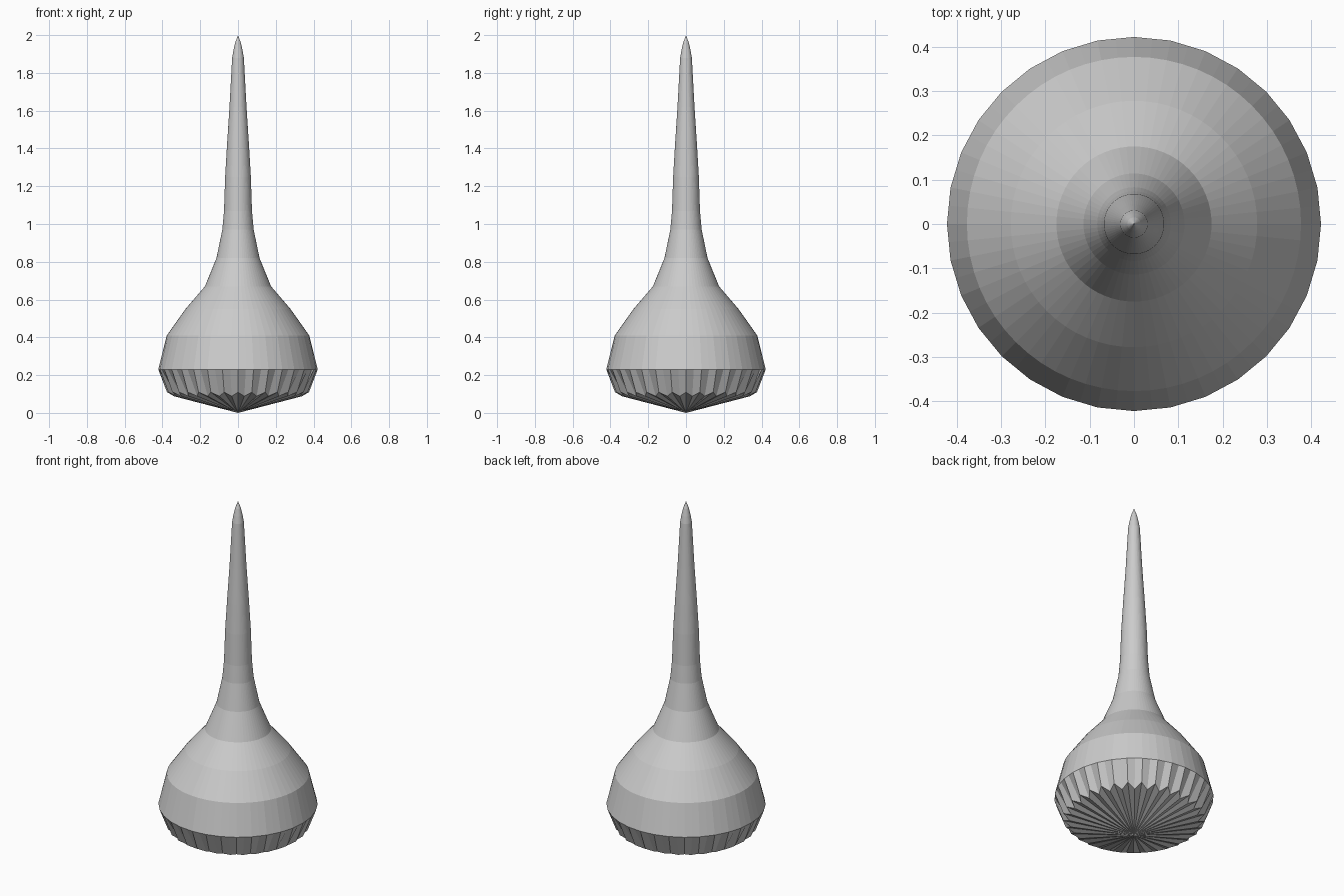
import bpy, bmesh
from math import cos, sin, pi

if "Cube" in bpy.data.objects:
    bpy.data.objects.remove(bpy.data.objects["Cube"])

RIDGES = 32
SEG = RIDGES * 2

# (ridge radius, ridge z, groove radius, groove z) of the fluted base
rim_groove = 0.422 * cos(pi / RIDGES)
rings = [
    (0.376, 0.11, 0.34, 0.088),
    (0.422, 0.23, rim_groove, 0.23),
]

# (radius, z) of the round shoulder, neck and spire
profile = [
    (0.377, 0.41), (0.278, 0.55), (0.175, 0.67), (0.114, 0.82),
    (0.083, 0.97), (0.074, 1.07), (0.068, 1.25), (0.058, 1.42),
    (0.045, 1.62), (0.031, 1.88), (0.024, 1.92), (0.015, 1.96),
]
rings += [(r, z, r, z) for r, z in profile]

bm = bmesh.new()


def add_ring(r1, z1, r2, z2):
    verts = []
    for i in range(SEG):
        r, z = (r1, z1) if i % 2 == 0 else (r2, z2)
        a = 2 * pi * i / SEG
        verts.append(bm.verts.new((r * cos(a), r * sin(a), z)))
    return verts


# Fluted base, shoulder and spire walls
loops = [add_ring(*ring) for ring in rings]
for low, high in zip(loops, loops[1:]):
    for i in range(SEG):
        j = (i + 1) % SEG
        bm.faces.new((low[i], low[j], high[j], high[i]))

# Shallow cone underneath and pointed tip on top
for loop, z in ((loops[0], 0.0), (loops[-1], 2.0)):
    apex = bm.verts.new((0, 0, z))
    for i in range(SEG):
        bm.faces.new((loop[i], loop[(i + 1) % SEG], apex))

bmesh.ops.recalc_face_normals(bm, faces=bm.faces)
mesh = bpy.data.meshes.new("fluted_spire")
bm.to_mesh(mesh)
bm.free()
spire = bpy.data.objects.new("fluted_spire", mesh)
bpy.context.collection.objects.link(spire)
